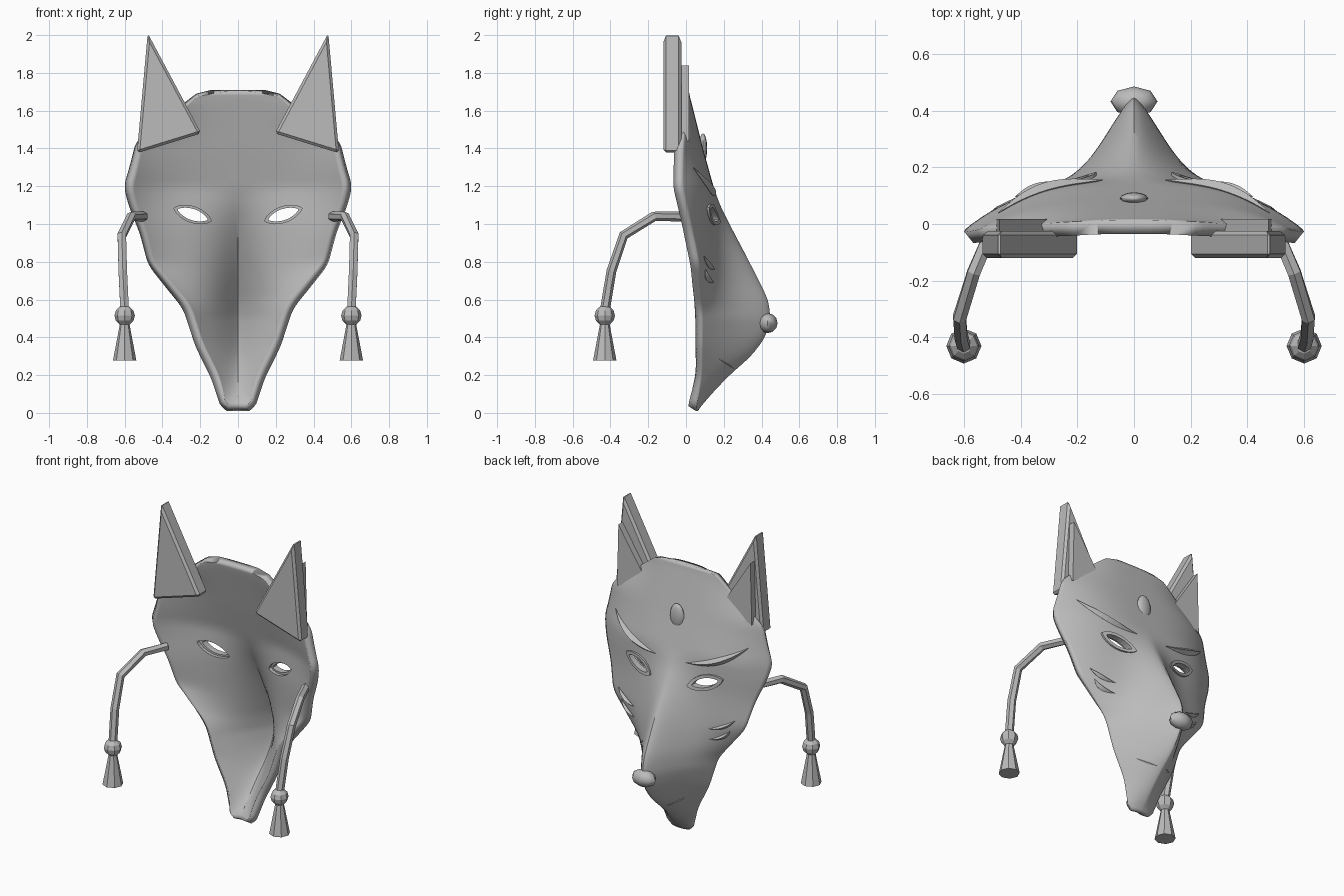
import bpy, bmesh, math
from mathutils import Vector, Matrix

cube = bpy.data.objects.get("Cube")
if cube:
    bpy.data.objects.remove(cube, do_unlink=True)

mat = bpy.data.materials.new("plain grey")
mat.use_nodes = True
GREY = (0.5, 0.5, 0.5, 1)
mat.diffuse_color = GREY
mat.node_tree.nodes["Principled BSDF"].inputs["Base Color"].default_value = GREY


def finish(name, bm, recalc=True, smooth=None):
    if recalc:
        bmesh.ops.recalc_face_normals(bm, faces=bm.faces)
    me = bpy.data.meshes.new(name)
    bm.to_mesh(me)
    bm.free()
    me.materials.append(mat)
    ob = bpy.data.objects.new(name, me)
    bpy.context.collection.objects.link(ob)
    if smooth:
        bpy.ops.object.select_all(action="DESELECT")
        ob.select_set(True)
        bpy.context.view_layer.objects.active = ob
        bpy.ops.object.shade_smooth_by_angle(angle=math.radians(smooth))
    return ob


def lerp_keys(keys, z):
    if z <= keys[0][0]:
        return keys[0][1]
    for (z0, a), (z1, b) in zip(keys, keys[1:]):
        if z <= z1:
            return a + (b - a) * (z - z0) / (z1 - z0)
    return keys[-1][1]


def soft(keys, z):
    # averaged over a small window to round the corners
    return sum(lerp_keys(keys, z + d * 0.012) for d in range(-3, 4)) / 7


# Mask profiles by height: half width, rim depth, base depth, crest depth
WIDTH = [(0.01, .06), (.04, .095), (.18, .14), (.35, .225), (.55, .29), (.78, .475),
         (.95, .52), (1.1, .58), (1.2, .605), (1.3, .575), (1.44, .54), (1.5, .47),
         (1.58, .36), (1.65, .275), (1.69, .22), (1.71, .14)]
RIM = [(0, .05), (.2, .08), (.5, .08), (.8, .065), (1, .02), (1.2, -.03), (1.4, -.02), (1.71, .01)]
BASE = [(0, .05), (.2, .12), (.5, .17), (.8, .15), (1, .14), (1.2, .145), (1.4, .09), (1.71, .012)]
CREST = [(0, .05), (.1, .135), (.2, .23), (.3, .345), (.4, .42), (.5, .448), (.6, .435),
         (.8, .335), (1, .23), (1.1, .18), (1.2, .145), (1.4, .09), (1.71, .012)]


def surf(x, z):
    w = lerp_keys(WIDTH, z) if z < .05 or z > 1.67 else soft(WIDTH, z)
    u = min(abs(x) / w, 1)
    rim, base = soft(RIM, z), soft(BASE, z)
    spread = .08 + .06 * min(z / .5, 1)
    ridge = max(soft(CREST, z) - base, 0) * math.exp(-(abs(x) / spread) ** 1.5)
    return rim + (base - rim) * (1 - u ** 3) + ridge * (1 - u ** 4)


# Mask shell
ROWS, COLS = 86, 56
bm = bmesh.new()
grid = []
for r in range(ROWS + 1):
    z = .01 + 1.7 * r / ROWS
    w = lerp_keys(WIDTH, z) if z < .05 or z > 1.67 else soft(WIDTH, z)
    us = [2 * c / COLS - 1 for c in range(COLS + 1)]
    grid.append([bm.verts.new((u * w, surf(u * w, z), z)) for u in us])
for r in range(ROWS):
    for c in range(COLS):
        bm.faces.new((grid[r][c], grid[r + 1][c], grid[r + 1][c + 1], grid[r][c + 1]))
mask = finish("mask_shell", bm, recalc=False, smooth=40)
shell = mask.modifiers.new("thickness", "SOLIDIFY")
shell.thickness = .05
shell.offset = -1


def almond(cx, cz, a, b, tilt, side, n=20):
    pts = []
    for i in range(n):
        t = 2 * math.pi * i / n
        s = math.sin(t)
        p = Matrix.Rotation(tilt, 2) @ Vector((a * math.cos(t), b * s * abs(s) ** .5))
        pts.append((side * (cx + p.x), cz + p.y))
    return pts


def bridge(bm, loops, close=True):
    pairs = list(zip(loops, loops[1:])) + ([(loops[-1], loops[0])] if close else [])
    for A, B in pairs:
        n = len(A)
        for i in range(n):
            bm.faces.new((A[i], A[(i + 1) % n], B[(i + 1) % n], B[i]))


def leaf(name, path, width, height, side, n=12):
    # tapered ridge lying on the mask, along a bent path of three points
    bm = bmesh.new()
    loops = []
    p0, p1, p2 = [Vector(p) for p in path]
    for i in range(n + 1):
        t = i / n
        p = p0 * (1 - t) ** 2 + p1 * 2 * t * (1 - t) + p2 * t * t
        d = (p1 - p0).lerp(p2 - p1, t).normalized()
        k = max(math.sin(math.pi * t), .04)
        ring = []
        for off, up in ((-1, 0), (0, 1), (1, 0), (0, -1)):
            x, z = p.x - d.y * off * k * width, p.y + d.x * off * k * width
            ring.append(bm.verts.new((side * x, surf(x, z) + up * height * k + .004, z)))
        loops.append(ring)
    bridge(bm, loops, close=False)
    bm.faces.new(loops[0])
    bm.faces.new(loops[-1])
    return finish(name, bm)


def prism(name, pts, y0, y1, side, bevel):
    bm = bmesh.new()
    loops = [[bm.verts.new((side * x, y, z)) for x, z in pts] for y in (y0, y1)]
    bridge(bm, loops, close=False)
    for loop in loops:
        bm.faces.new(loop)
    if bevel:
        bmesh.ops.bevel(bm, geom=bm.edges[:], offset=bevel, segments=1, affect="EDGES")
    return finish(name, bm)


def ball(name, loc, scale, seg, rings, smooth=None):
    bm = bmesh.new()
    bmesh.ops.create_uvsphere(bm, u_segments=seg, v_segments=rings, radius=1,
                              matrix=Matrix.LocRotScale(Vector(loc), None, Vector(scale)))
    return finish(name, bm, smooth=smooth)


for side, tag in ((1, "left"), (-1, "right")):
    # Eye opening
    hole = prism(tag + "_eye_cutter", almond(.24, 1.05, .104, .042, .33, 1), -.3, .5, side, 0)
    hole.hide_render = True
    hole.hide_viewport = True
    cut = mask.modifiers.new(tag + "_eye", "BOOLEAN")
    cut.operation = "DIFFERENCE"
    cut.object = hole

    # Eye frame
    bm = bmesh.new()
    loops = []
    for a, b, dy in ((.114, .05, -.03), (.114, .05, .012), (.084, .03, .012), (.084, .03, -.03)):
        loops.append([bm.verts.new((x, surf(x, z) + dy, z))
                      for x, z in almond(.24, 1.05, a, b, .33, side)])
    bridge(bm, loops)
    finish(tag + "_eye_frame", bm)

    # Brow, cheek marks and mouth line
    leaf(tag + "_brow", ((.11, 1.15), (.33, 1.17), (.48, 1.30)), .022, .025, side)
    for i, z in enumerate((.76, .69)):
        leaf(f"{tag}_cheek_mark_{i + 1}", ((.27, z), (.36, z + .01), (.42 - .03 * i, z + .07)),
             .012, .02, side)
    leaf(tag + "_mouth_line", ((.03, .235), (.08, .25), (.13, .29)), .004, .006, side)

    # Ear and its raised inner panel
    prism(tag + "_ear", ((.478, 2.01), (.195, 1.48), (.535, 1.375)), -.12, -.025, side, .014)
    prism(tag + "_ear_inner", ((.475, 1.84), (.27, 1.52), (.485, 1.44)), -.04, .017, side, 0)

    # Hanging cord
    path = [Vector(p) for p in ((.50, -.02, 1.04), (.565, -.17, 1.04), (.615, -.33, .94),
                                (.61, -.395, .75), (.60, -.43, .54))]
    bm = bmesh.new()
    loops = []
    for i, p in enumerate(path):
        d = (path[min(i + 1, 4)] - path[max(i - 1, 0)]).normalized()
        e = d.cross(Vector((1, 0, 0))).normalized()
        f = d.cross(e)
        ring = [p + .026 * (e * math.cos(k * math.pi / 3) + f * math.sin(k * math.pi / 3))
                for k in range(6)]
        loops.append([bm.verts.new((side * v.x, v.y, v.z)) for v in ring])
    bridge(bm, loops, close=False)
    bm.faces.new(loops[0])
    bm.faces.new(loops[-1])
    finish(tag + "_cord", bm)

    # Bead and tassel
    ball(tag + "_bead", (side * .6, -.43, .515), (.054, .054, .054), 8, 6)
    bm = bmesh.new()
    bmesh.ops.create_cone(bm, cap_ends=True, segments=8, radius1=.062, radius2=.026, depth=.19,
                          matrix=Matrix.Translation((side * .6, -.43, .372)))
    finish(tag + "_tassel", bm)

# Nose and forehead gem
ball("nose", (0, .432, .475), (.083, .053, .053), 8, 6, smooth=50)
ball("forehead_gem", (0, .09, 1.4), (.05, .022, .08), 12, 8, smooth=50)
